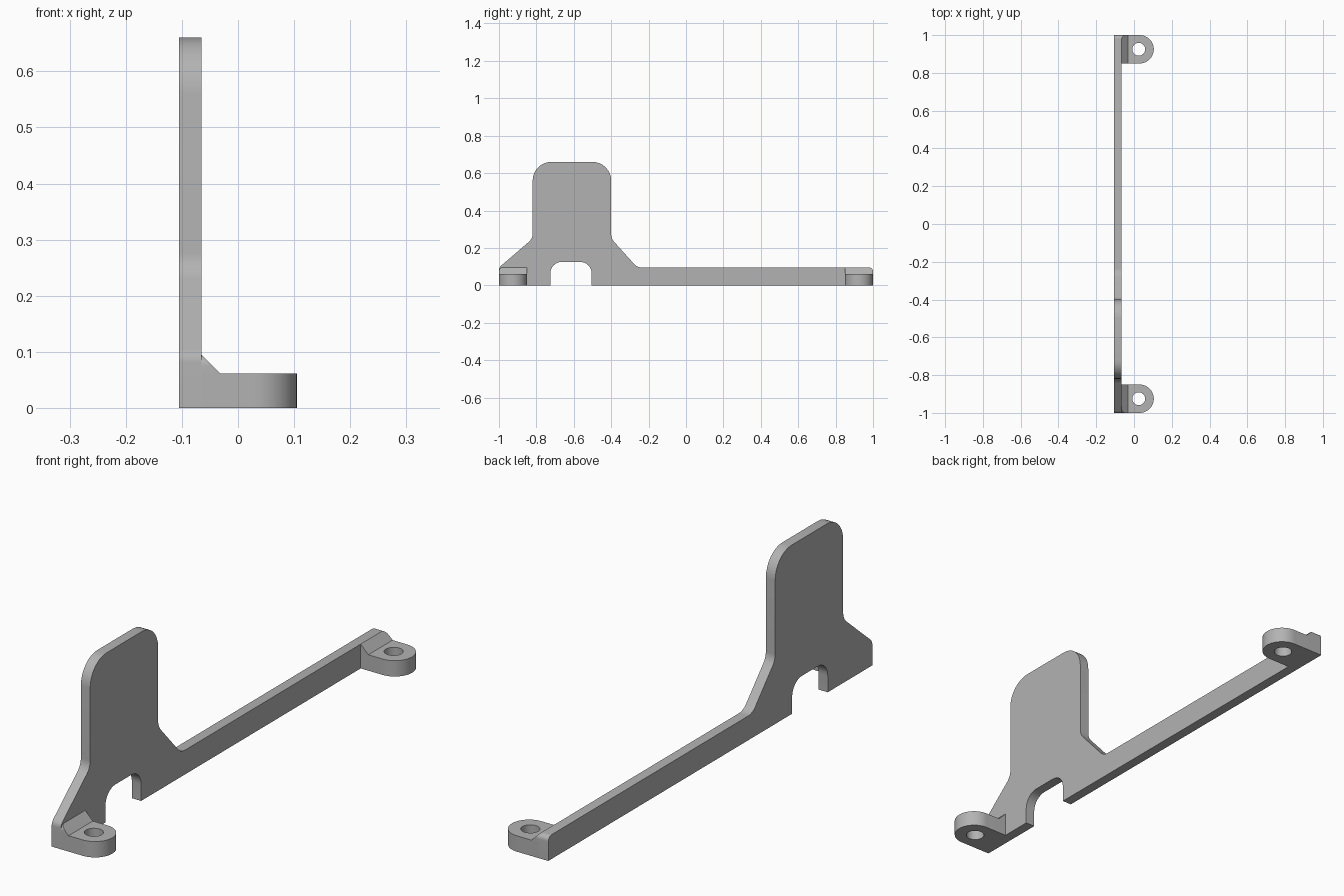
import bpy, bmesh, math
from mathutils import Vector

cube = bpy.data.objects.get("Cube")
if cube:
    bpy.data.objects.remove(cube, do_unlink=True)

grey = bpy.data.materials.new("plain grey")
grey.use_nodes = True
COLOUR = (0.45, 0.45, 0.45, 1)
grey.diffuse_color = COLOUR
grey.node_tree.nodes["Principled BSDF"].inputs["Base Color"].default_value = COLOUR

BACK, FACE = -0.105, -0.065      # plate thickness along x
TAB_TOP, RAIL_TOP = 0.062, 0.095


def fillet(corners, steps=8):
    """Round each (a, b, radius) corner of a polygon with a tangent arc."""
    out = []
    for i, (a, b, r) in enumerate(corners):
        p = Vector((a, b))
        if r == 0:
            out.append(p)
            continue
        u = (Vector(corners[i - 1][:2]) - p).normalized()
        v = (Vector(corners[(i + 1) % len(corners)][:2]) - p).normalized()
        half = u.angle(v) / 2
        centre = p + (u + v).normalized() * (r / math.sin(half))
        start = p + u * (r / math.tan(half)) - centre
        end = p + v * (r / math.tan(half)) - centre
        sweep = math.pi - 2 * half
        for k in range(steps + 1):
            t = k / steps
            out.append(centre + (start * math.sin((1 - t) * sweep)
                                 + end * math.sin(t * sweep)) / math.sin(sweep))
    return out


def prism(loops, place, shift):
    """Fill flat loops (the later ones are holes) and extrude them."""
    bm = bmesh.new()
    edges = []
    for loop in loops:
        vs = [bm.verts.new(place(*p)) for p in loop]
        edges += [bm.edges.new((v, vs[i - 1])) for i, v in enumerate(vs)]
    bmesh.ops.triangle_fill(bm, edges=edges, use_beauty=True)
    geom = bmesh.ops.extrude_face_region(bm, geom=bm.faces[:], use_keep_orig=True)["geom"]
    bmesh.ops.translate(bm, vec=shift, verts=[g for g in geom if isinstance(g, bmesh.types.BMVert)])
    return bm


def finish(bm, name):
    bmesh.ops.recalc_face_normals(bm, faces=bm.faces)
    mesh = bpy.data.meshes.new(name)
    bm.to_mesh(mesh)
    bm.free()
    mesh.materials.append(grey)
    ob = bpy.data.objects.new(name, mesh)
    bpy.context.collection.objects.link(ob)
    bpy.ops.object.select_all(action="DESELECT")
    ob.select_set(True)
    bpy.context.view_layer.objects.active = ob
    bpy.ops.object.shade_smooth_by_angle(angle=math.radians(30))


# Upright plate with long rail, tall flag and cable notch
outline = fillet([
    (-1, 0, 0), (-1, RAIL_TOP, 0.03), (-0.82, 0.25, 0.06), (-0.82, 0.66, 0.1),
    (-0.4, 0.66, 0.1), (-0.4, 0.25, 0.06), (-0.26, RAIL_TOP, 0.06),
    (1, RAIL_TOP, 0.02), (1, 0, 0),
    (-0.505, 0, 0), (-0.505, 0.125, 0.06), (-0.725, 0.125, 0.06), (-0.725, 0, 0)])
finish(prism([outline], lambda y, z: (BACK, y, z), (FACE - BACK, 0, 0)), "upright_plate")

# Screw tab and sloped gusset at each end
for side, end in ((-1, "front"), (1, "back")):
    mid, radius, cx = side * 0.925, 0.075, 0.03
    arc = [math.pi * (k / 24 - 0.5) for k in range(25)]
    tab = [(FACE, mid - radius)]
    tab += [(cx + radius * math.cos(a), mid + radius * math.sin(a)) for a in arc]
    tab += [(FACE, mid + radius)]
    turn = [math.tau * k / 32 for k in range(32)]
    hole = [(cx - 0.005 + 0.034 * math.cos(a), mid + 0.034 * math.sin(a)) for a in turn]
    finish(prism([tab, hole], lambda x, y: (x, y, 0), (0, 0, TAB_TOP)), end + "_screw_tab")

    wedge = fillet([(side * 0.85, TAB_TOP, 0), (side * 0.85, RAIL_TOP, 0),
                    (side, RAIL_TOP, 0.02), (side, TAB_TOP, 0)])
    rise = RAIL_TOP - TAB_TOP
    bm = prism([wedge], lambda y, z: (FACE, y, z), (rise, 0, 0))
    cut = bmesh.ops.bisect_plane(bm, geom=bm.verts[:] + bm.edges[:] + bm.faces[:],
                                 plane_co=(FACE, 0, RAIL_TOP), plane_no=(1, 0, 1),
                                 clear_outer=True, dist=1e-6)
    bmesh.ops.holes_fill(bm, edges=[e for e in bm.edges if e.is_boundary])
    finish(bm, end + "_gusset")
